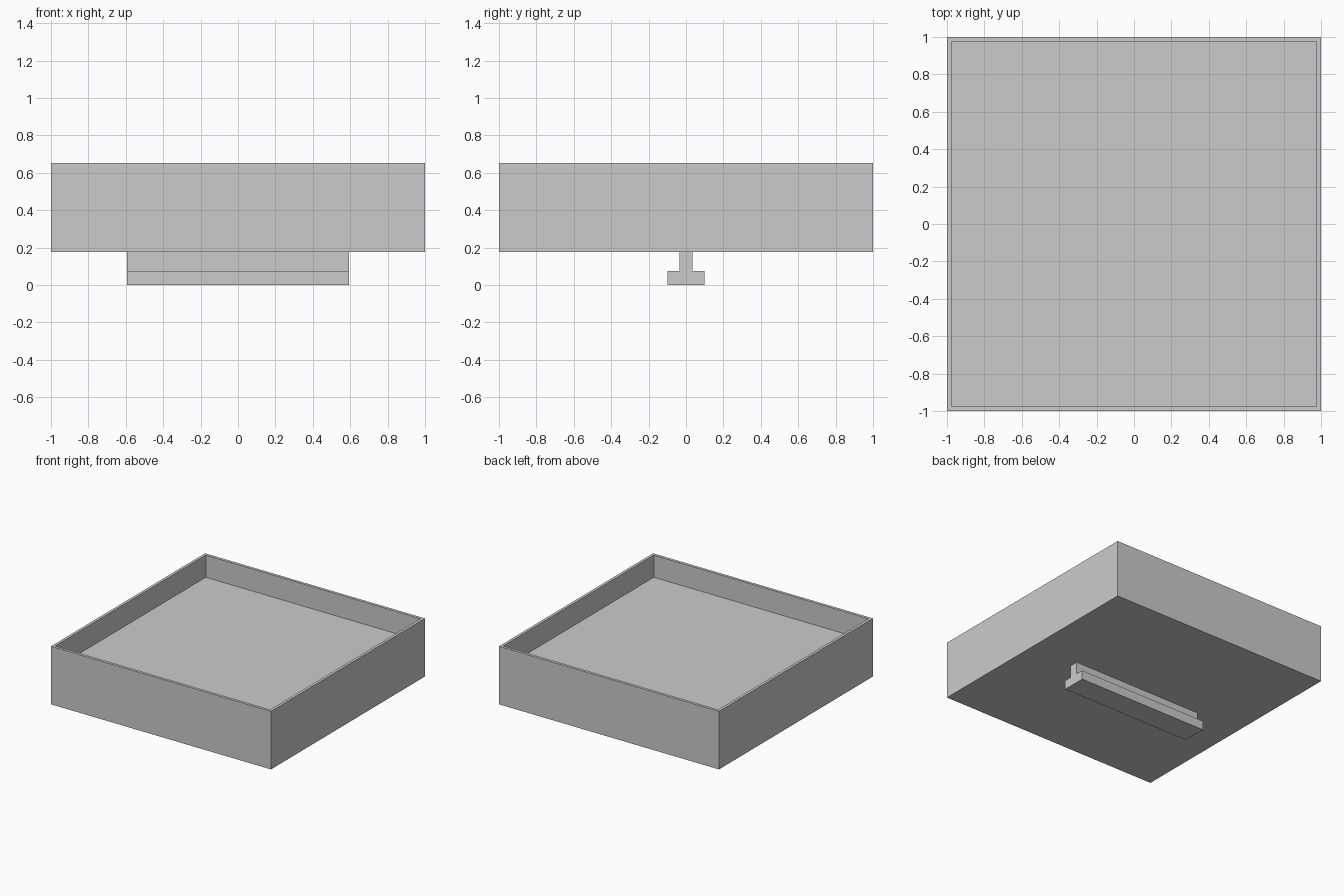
import bpy
import bmesh

cube = bpy.data.objects.get("Cube")
if cube:
    bpy.data.objects.remove(cube, do_unlink=True)

# Single plain grey
GREY = (0.6, 0.6, 0.6, 1.0)
grey = bpy.data.materials.new("plain_grey")
grey.use_nodes = True
grey.diffuse_color = GREY
grey.node_tree.nodes["Principled BSDF"].inputs["Base Color"].default_value = GREY


def finish(name, bm):
    bmesh.ops.recalc_face_normals(bm, faces=bm.faces)
    mesh = bpy.data.meshes.new(name)
    bm.to_mesh(mesh)
    bm.free()
    mesh.materials.append(grey)
    obj = bpy.data.objects.new(name, mesh)
    bpy.context.collection.objects.link(obj)
    return obj


# Square tray: a block whose top is inset for the rim and pushed down
BOTTOM, TOP, FLOOR, WALL = 0.175, 0.652, 0.47, 0.033
bm = bmesh.new()
bmesh.ops.create_cube(bm, size=2)
for v in bm.verts:
    v.co.z = TOP if v.co.z > 0 else BOTTOM
top = max(bm.faces, key=lambda f: f.calc_center_median().z)
bmesh.ops.inset_region(bm, faces=[top], thickness=WALL)
inner = bmesh.ops.extrude_face_region(bm, geom=[top])["geom"]
bmesh.ops.delete(bm, geom=[top], context="FACES")
for v in inner:
    if isinstance(v, bmesh.types.BMVert):
        v.co.z = FLOOR
finish("tray", bm)

# Mounting rail: inverted T profile extruded along x
HALF_LENGTH = 0.593
half = [(0.1, 0), (0.1, 0.075), (0.035, 0.075), (0.035, BOTTOM)]
profile = half + [(-y, z) for y, z in reversed(half)]
bm = bmesh.new()
end = bm.faces.new([bm.verts.new((-HALF_LENGTH, y, z)) for y, z in profile])
side = bmesh.ops.extrude_face_region(bm, geom=[end])["geom"]
bmesh.ops.translate(bm, vec=(2 * HALF_LENGTH, 0, 0),
                    verts=[v for v in side if isinstance(v, bmesh.types.BMVert)])
finish("mounting_rail", bm)
